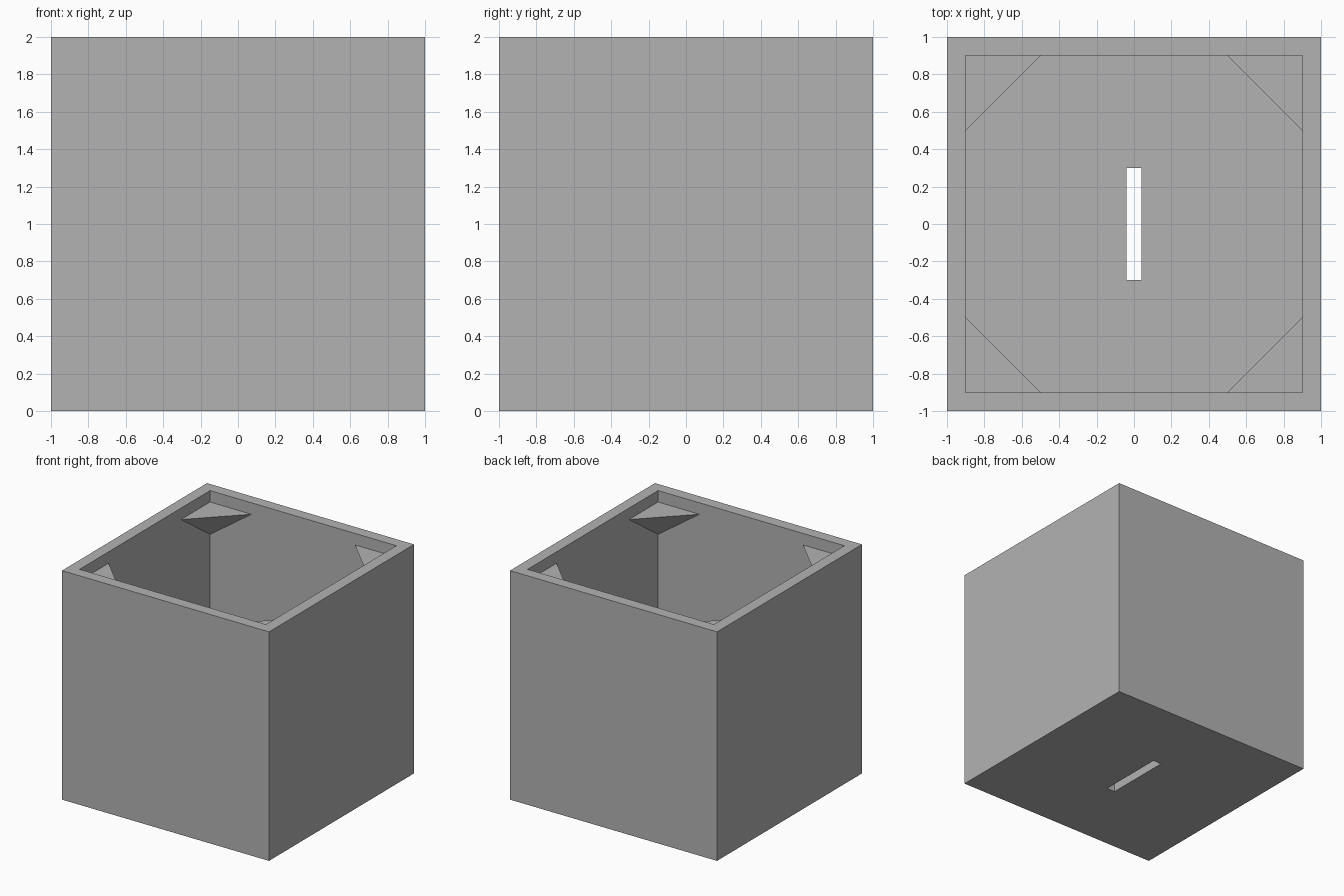
import bpy
import bmesh
from mathutils import Vector

cube = bpy.data.objects.get("Cube")
if cube:
    bpy.data.objects.remove(cube, do_unlink=True)

OUTER, WALL, HEIGHT = 1.0, 0.1, 2.0
INNER = OUTER - WALL
LEG = 0.4                      # bracket length along each wall
BRACKET_TOP = HEIGHT - WALL
BRACKET_DROP = LEG / 2 ** 0.5  # underside slopes at 45 degrees

grey = bpy.data.materials.new("plain grey")
grey.use_nodes = True
colour = (0.45, 0.45, 0.45, 1)
grey.diffuse_color = colour
grey.node_tree.nodes["Principled BSDF"].inputs["Base Color"].default_value = colour


def add_object(name, bm):
    bmesh.ops.recalc_face_normals(bm, faces=bm.faces)
    mesh = bpy.data.meshes.new(name)
    bm.to_mesh(mesh)
    bm.free()
    mesh.materials.append(grey)
    obj = bpy.data.objects.new(name, mesh)
    bpy.context.collection.objects.link(obj)
    return obj


def add_box(name, low, high):
    low, high = Vector(low), Vector(high)
    bm = bmesh.new()
    bmesh.ops.create_cube(bm, size=1)
    bmesh.ops.scale(bm, vec=high - low, verts=bm.verts)
    bmesh.ops.translate(bm, vec=(low + high) / 2, verts=bm.verts)
    return add_object(name, bm)


def cut(target, cutter):
    mod = target.modifiers.new(cutter.name, "BOOLEAN")
    mod.operation = "DIFFERENCE"
    mod.solver = "EXACT"
    mod.object = cutter
    bpy.context.view_layer.objects.active = target
    bpy.ops.object.modifier_apply(modifier=mod.name)
    bpy.data.objects.remove(cutter, do_unlink=True)


# Open box: hollow interior and a slot through the floor
box = add_box("open_box", (-OUTER, -OUTER, 0), (OUTER, OUTER, HEIGHT))
cut(box, add_box("cavity", (-INNER, -INNER, WALL), (INNER, INNER, HEIGHT + WALL)))
cut(box, add_box("floor_slot", (-0.04, -0.3, -WALL), (0.04, 0.3, 2 * WALL)))

# Triangular bracket tucked below the rim in every inner corner
for side, sx in (("right", -1), ("left", 1)):
    for end, sy in (("front", -1), ("back", 1)):
        x, y = sx * INNER, sy * INNER
        corners = [(x, y, BRACKET_TOP), (x - sx * LEG, y, BRACKET_TOP),
                   (x, y - sy * LEG, BRACKET_TOP), (x, y, BRACKET_TOP - BRACKET_DROP)]
        bm = bmesh.new()
        for p in corners:
            bm.verts.new(p)
        bmesh.ops.convex_hull(bm, input=bm.verts)
        add_object(f"{end}_{side}_corner_bracket", bm)
